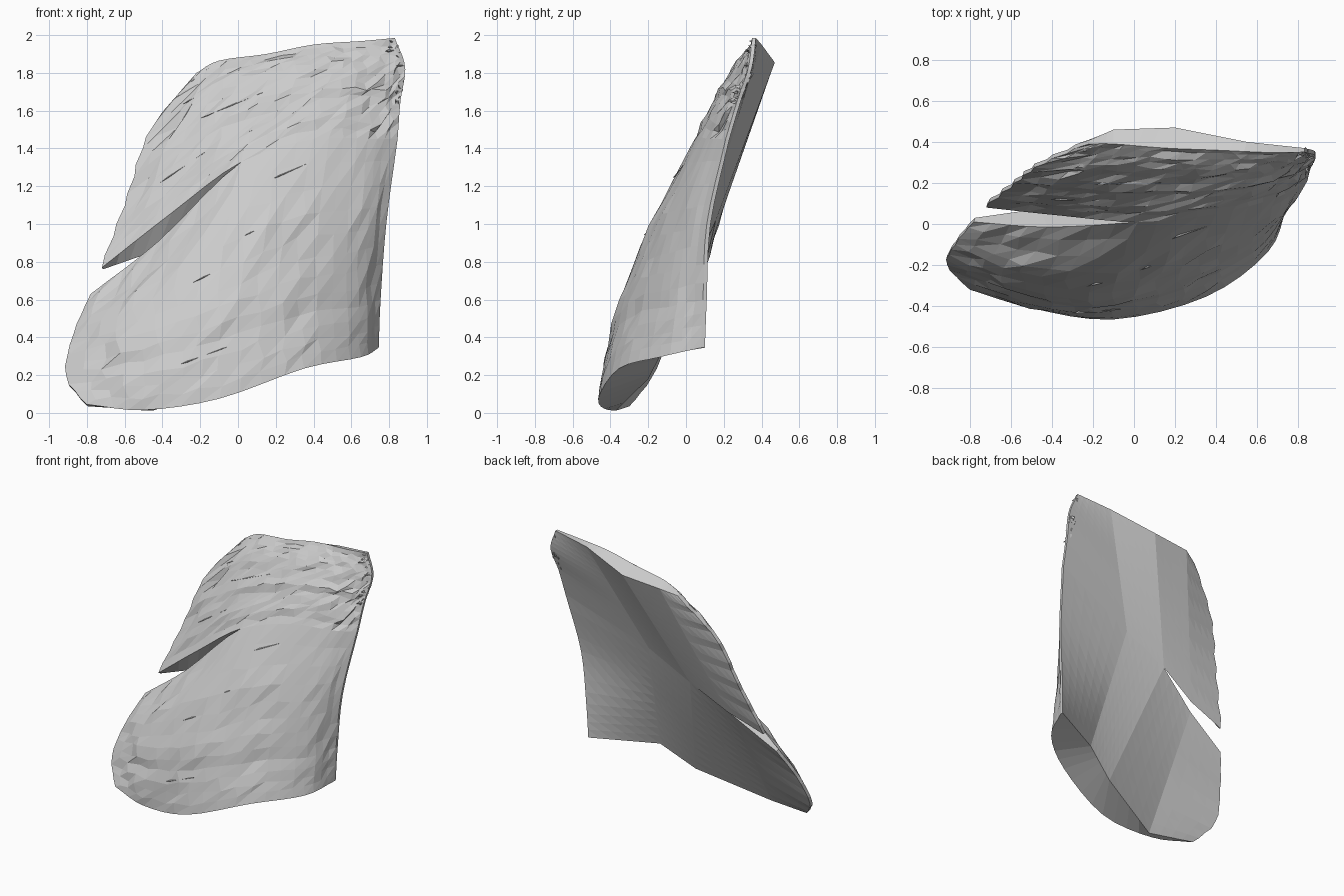
import bpy, bmesh, random
from mathutils import Vector as V

if "Cube" in bpy.data.objects:
    bpy.data.objects.remove(bpy.data.objects["Cube"])

random.seed(4)

# Front guide strands, left edge to right edge, following the diagonal flow of the lock
LOWER = [
    [(-.80, -.32, .045), (-.5, -.41, .015), (-.1, -.465, .075), (.35, -.355, .235), (.745, .08, .345)],
    [(-.91, -.20, .20), (-.5, -.37, .28), (-.1, -.41, .38), (.33, -.28, .52), (.755, .09, .60)],
    [(-.87, -.10, .42), (-.55, -.24, .55), (-.1, -.29, .76), (.33, -.17, .92), (.785, .11, 1.0)],
    [(-.78, .01, .63), (-.42, -.015, .91), (.02, .01, 1.33), (.40, .05, 1.45), (.845, .21, 1.45)],
]
UPPER = [
    [(-.72, .08, .77), (-.35, .04, 1.06), (.02, .01, 1.33), (.40, .05, 1.45), (.845, .21, 1.45)],
    [(-.58, .19, 1.15), (-.25, .14, 1.40), (.1, .13, 1.56), (.45, .15, 1.66), (.86, .27, 1.65)],
    [(-.46, .28, 1.50), (-.15, .27, 1.70), (.15, .25, 1.78), (.48, .25, 1.84), (.885, .33, 1.83)],
    [(-.22, .39, 1.80), (-.1, .39, 1.865), (.15, .37, 1.90), (.40, .36, 1.95), (.83, .35, 1.985)],
]
# Broad flat back: inner points of its bottom edge, the split and the top edge
BACK_BOTTOM = [(-.45, -.37, .012), (.06, -.20, .18), (.30, -.12, .335)]
BACK_SPLIT_LOW = [(-.46, .075, .81), (-.144, .158, 1.02), (.20, .16, 1.19)]
BACK_SPLIT_UP = [(-.43, .12, .86), (-.144, .158, 1.02), (.20, .16, 1.19)]
BACK_TOP = [(-.1, .46, 1.83), (.20, .47, 1.855), (.55, .40, 1.95)]
KNOTS = [0, .2, .4, .7, 1]
NU = 20
TIP = 8          # column where the split between the locks ends


def curve(pts, t):
    """Smooth curve through guide points."""
    n = len(pts) - 1
    i = min(int(t * n + 1e-6), n - 1)
    f = t * n - i
    b, c = pts[i], pts[i + 1]
    a = pts[i - 1] if i else b * 2 - c
    d = pts[i + 2] if i + 2 <= n else c * 2 - b
    return .5 * (2 * b + (c - a) * f + (2 * a - 5 * b + 4 * c - d) * f * f
                 + (3 * b - a - 3 * c + d) * f ** 3)


def straight(pts, t):
    """Straight segments through points placed at KNOTS."""
    k = max(i for i in range(4) if KNOTS[i] <= t + 1e-6)
    return pts[k].lerp(pts[k + 1], (t - KNOTS[k]) / (KNOTS[k + 1] - KNOTS[k]))


def guides(rows, bulge):
    """Insert a rounded shoulder just before the right edge."""
    out = []
    for k, r in enumerate(rows):
        p = [V(q) for q in r]
        p.insert(4, p[3].lerp(p[4], .55) + V((1, -.25, 0)) * (bulge * (1 - k * .15)))
        out.append(p)
    return out


def on(rows, u, v):
    return curve([curve([r[c] for r in rows], v) for c in range(6)], u)


def make(name, bm):
    bmesh.ops.recalc_face_normals(bm, faces=bm.faces)
    me = bpy.data.meshes.new(name)
    bm.to_mesh(me)
    bm.free()
    ob = bpy.data.objects.new(name, me)
    bpy.context.collection.objects.link(ob)
    return ob


low, up = guides(LOWER, .085), guides(UPPER, .045)


def slab(bm, rows, back_a, back_b, nv, ragged, upper):
    """Half-lens section: bulging grooved front, broad flat back, thin side edges."""
    front, back = [], []
    for j in range(nv + 1):
        v = j / nv
        groove = random.uniform(-.009, .009)
        seam = j == (0 if upper else nv)
        fr = []
        for i in range(NU + 1):
            u = i / NU
            p = on(up, u, 0) if seam and i >= TIP else on(rows, u, v)
            if 0 < i < NU and 0 < j < nv:
                k = 1 if u < .65 or upper else .35
                p += k * V((random.uniform(-.02, .02), groove + random.uniform(-.006, .006),
                            random.uniform(-.012, .012)))
            if i == 0 and 0 < j < nv:
                p += V((-.7, .1, -.7)) * (ragged * (j % 2))
            fr.append(p)
        inner = [V(a).lerp(V(b), v) for a, b in zip(back_a, back_b)]
        line = [fr[0] + V((.005, .02, -.01))] + inner + [fr[-1] + V((0, .02, 0))]
        back.append([bm.verts.new(straight(line, i / NU)) for i in range(NU + 1)])
        front.append([bm.verts.new(p) for p in fr])
    for j in range(nv):
        for i in range(NU):
            for g in (front, back):
                a, b, c, d = g[j][i], g[j][i + 1], g[j + 1][i + 1], g[j + 1][i]
                bm.faces.new((a, b, c))
                bm.faces.new((a, c, d))
    rim = ([(0, i) for i in range(NU)] + [(j, NU) for j in range(nv)]
           + [(nv, i) for i in range(NU, 0, -1)] + [(j, 0) for j in range(nv, 0, -1)])
    s = 0 if upper else nv
    for (a, b), (c, d) in zip(rim, rim[1:] + rim[:1]):
        if a == c == s and min(b, d) >= TIP:            # joined part stays open for welding
            continue
        bm.faces.new((front[a][b], front[c][d], back[c][d], back[a][b]))


# Main lock with its split on the left
bm = bmesh.new()
slab(bm, low, BACK_BOTTOM, BACK_SPLIT_LOW, 12, .006, False)
slab(bm, up, BACK_SPLIT_UP, BACK_TOP, 14, .022, True)
bmesh.ops.remove_doubles(bm, verts=bm.verts, dist=.0005)
make("curved_lock", bm)


def sliver(bm, a, b, w):
    """Thin wedge of a lifted strand between two surface points."""
    m = a.lerp(b, .35)
    vs = [bm.verts.new(p) for p in (a + V((0, -.014, 0)), b, m + V((0, .02, w)), m + V((0, .01, -w)))]
    for f in ((0, 1, 2), (0, 3, 1), (0, 2, 3), (1, 3, 2)):
        bm.faces.new([vs[k] for k in f])


# Lifted strands across the front
bm = bmesh.new()
for rows, u, v, du in ((low, .3, .26, .12), (low, .34, .66, .2), (low, .45, .75, .16),
                       (low, .5, .9, .12), (up, .12, .25, .2), (up, .38, .25, .4),
                       (up, .2, .5, .2), (up, .03, .93, .12), (up, .1, .7, .15)):
    sliver(bm, on(rows, u, v), on(rows, u + du, v + .03), .012)
make("lifted_strands", bm)

# Frayed tips at the upper right corner
bm = bmesh.new()
for k in range(26):
    v = random.uniform(.32, .95)
    b = on(up, random.uniform(.97, 1), v) + V((0, random.uniform(-.01, .02), 0))
    a = b + V((random.uniform(-.08, .01), random.uniform(-.02, 0), random.uniform(-.04, .02)))
    sliver(bm, a, b, .01)
make("frayed_tips", bm)
